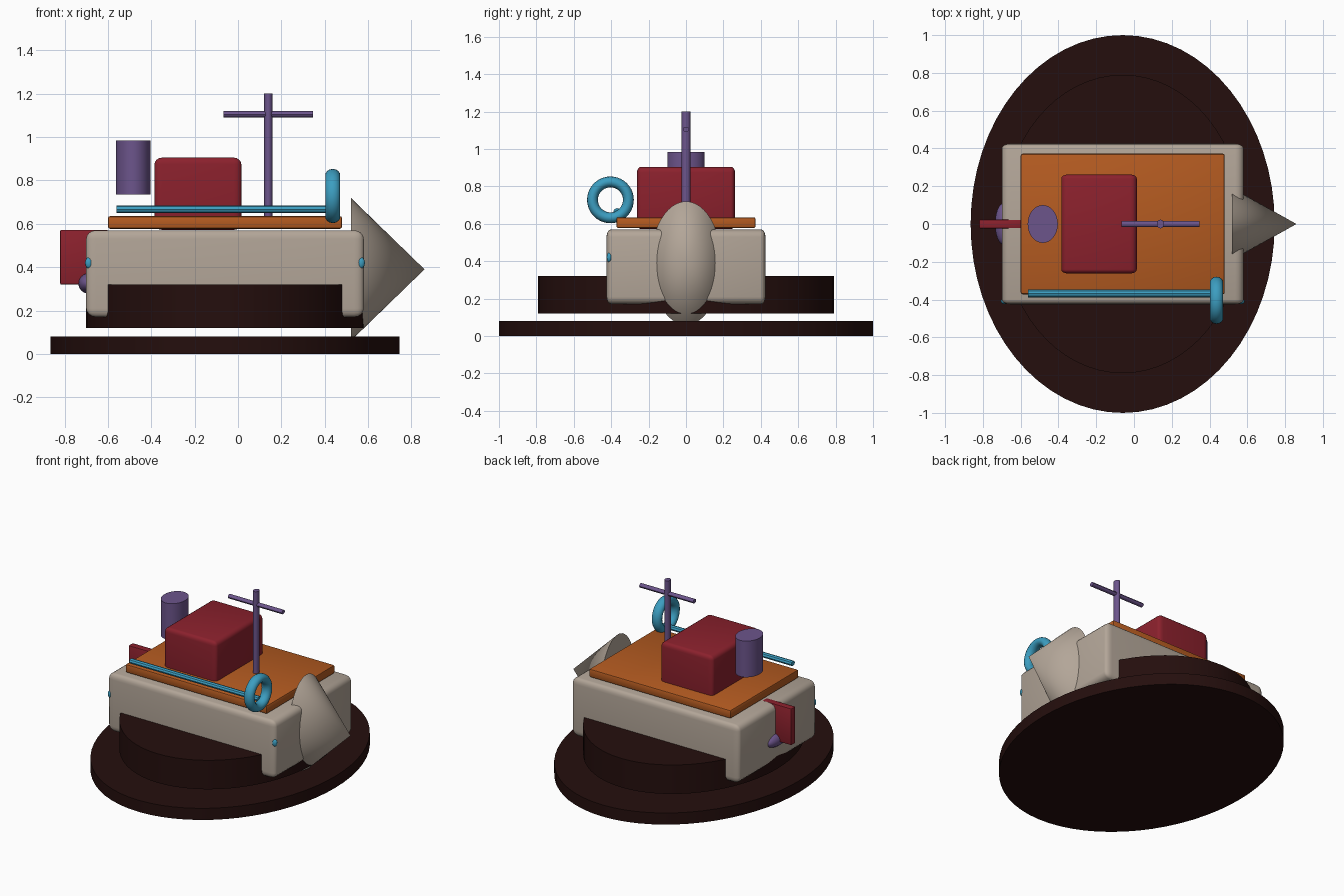
import bpy, bmesh, math
from mathutils import Matrix, Vector

old = bpy.data.objects.get("Cube")
if old:
    bpy.data.objects.remove(old, do_unlink=True)


def material(name, rgb):
    m = bpy.data.materials.new(name)
    m.use_nodes = True
    m.diffuse_color = (*rgb, 1)
    m.node_tree.nodes["Principled BSDF"].inputs["Base Color"].default_value = (*rgb, 1)
    return m


dark = material("dark brown", (0.018, 0.0045, 0.004))
stone = material("warm grey", (0.45, 0.38, 0.315))
orange = material("orange", (0.46, 0.105, 0.015))
red = material("deep red", (0.26, 0.015, 0.026))
blue = material("sky blue", (0.045, 0.34, 0.53))
purple = material("purple", (0.15, 0.09, 0.26))

TURN = {"x": Matrix.Rotation(math.pi / 2, 4, "Y"), "z": Matrix.Identity(4)}


def finish(name, bm, mat, center=(0, 0, 0)):
    bmesh.ops.recalc_face_normals(bm, faces=bm.faces)
    mesh = bpy.data.meshes.new(name)
    bm.to_mesh(mesh)
    bm.free()
    mesh.materials.append(mat)
    ob = bpy.data.objects.new(name, mesh)
    ob.location = center
    bpy.context.collection.objects.link(ob)
    bpy.ops.object.select_all(action="DESELECT")
    ob.select_set(True)
    bpy.context.view_layer.objects.active = ob
    bpy.ops.object.shade_smooth_by_angle(angle=math.radians(35))
    return ob


def box(name, mat, low, high, radii, segments=4):
    """Rounded box whose edge radius may differ per axis."""
    low, high, r = Vector(low), Vector(high), Vector(radii)
    bm = bmesh.new()
    bmesh.ops.create_cube(bm, size=1)
    size = high - low
    bmesh.ops.scale(bm, vec=[s / k for s, k in zip(size, r)], verts=bm.verts)
    bmesh.ops.bevel(bm, geom=bm.edges[:], offset=1, segments=segments,
                    profile=0.5, affect="EDGES")
    bmesh.ops.scale(bm, vec=r, verts=bm.verts)
    return finish(name, bm, mat, (low + high) / 2)


def cylinder(name, mat, center, half, axis="z", sides=32, tip=1.0):
    """Elliptical cylinder or cone; half holds its half sizes in x, y, z."""
    bm = bmesh.new()
    bmesh.ops.create_cone(bm, cap_ends=True, segments=sides, radius1=1,
                          radius2=tip, depth=2, matrix=TURN[axis])
    bmesh.ops.scale(bm, vec=half, verts=bm.verts)
    return finish(name, bm, mat, center)


def ball(name, mat, center, half):
    bm = bmesh.new()
    bmesh.ops.create_uvsphere(bm, u_segments=24, v_segments=12, radius=1)
    bmesh.ops.scale(bm, vec=half, verts=bm.verts)
    return finish(name, bm, mat, center)


def ring(name, mat, center, major, minor, stretch):
    """Ring around the x axis."""
    bm = bmesh.new()
    n, m = 40, 14
    loops = []
    for i in range(n):
        a = math.tau * i / n
        loop = []
        for j in range(m):
            b = math.tau * j / m
            rad = major + minor * math.cos(b)
            loop.append(bm.verts.new((minor * stretch * math.sin(b),
                                      rad * math.cos(a), rad * math.sin(a))))
        loops.append(loop)
    for i in range(n):
        p, q = loops[i], loops[(i + 1) % n]
        for j in range(m):
            k = (j + 1) % m
            bm.faces.new((p[j], q[j], q[k], p[k]))
    return finish(name, bm, mat, center)


# Oval plinth and the step above it
cylinder("plinth", dark, (-0.06, 0, 0.04), (0.805, 1.0, 0.04), sides=64)
cylinder("plinth_step", dark, (-0.06, 0, 0.22), (0.64, 0.79, 0.10), sides=64)

# Hull, bow and deck
box("hull", stone, (-0.70, -0.425, 0.17), (0.58, 0.425, 0.57), (0.045, 0.025, 0.04))
cylinder("bow", stone, (0.69, 0, 0.39), (0.17, 0.19, 0.33), "x", sides=48, tip=0)
box("deck", orange, (-0.60, -0.372, 0.577), (0.48, 0.372, 0.635), (0.01, 0.01, 0.01), 2)

# Cabin and funnel
box("cabin", red, (-0.385, -0.262, 0.572), (0.015, 0.262, 0.905), (0.035, 0.022, 0.03))
cylinder("funnel", purple, (-0.483, 0, 0.86), (0.08, 0.10, 0.125))

# Mast with its crossbar
cylinder("mast", purple, (0.14, 0, 0.89), (0.019, 0.023, 0.31), sides=16)
cylinder("crossbar", purple, (0.14, 0, 1.105), (0.206, 0.017, 0.014), "x", sides=12)

# Side rail and life ring
cylinder("rail", blue, (-0.07, -0.368, 0.667), (0.49, 0.02, 0.017), "x", sides=8)
ring("life_ring", blue, (0.437, -0.404, 0.728), 0.096, 0.029, 1.2)

# Rudder and propeller at the stern
box("rudder", red, (-0.82, -0.023, 0.32), (-0.60, 0.023, 0.572), (0.005, 0.005, 0.005), 2)
ball("propeller", purple, (-0.69, 0, 0.325), (0.046, 0.11, 0.047))

# Small lamps near the hull corners
for side, x in (("stern", -0.687), ("bow", 0.567)):
    ball(side + "_lamp", blue, (x, -0.41, 0.42), (0.018, 0.014, 0.026))
